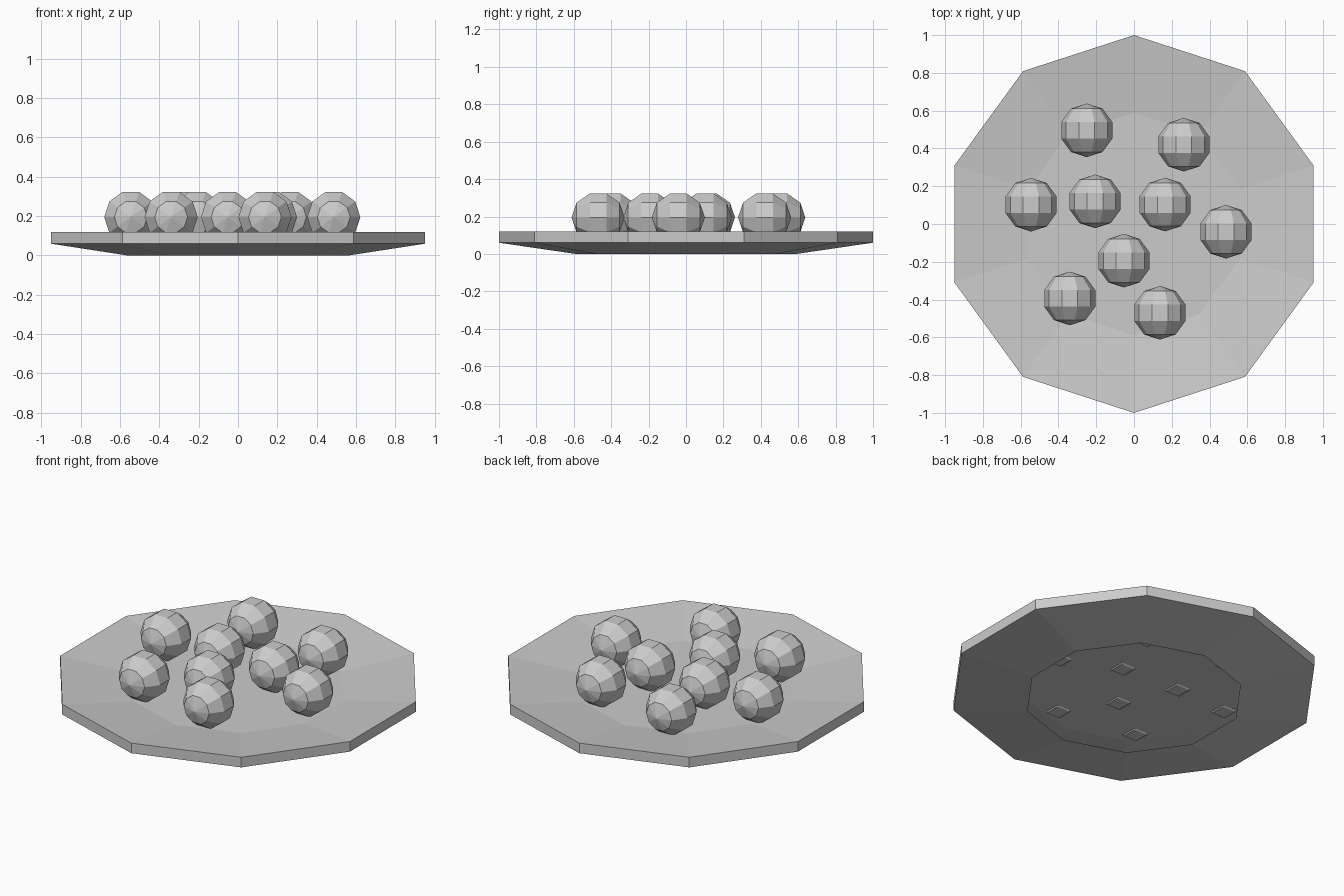
import bpy, bmesh
from math import sin, cos, pi, radians
from mathutils import Matrix

if "Cube" in bpy.data.objects:
    bpy.data.objects.remove(bpy.data.objects["Cube"])

SIDES = 10


def lathe(name, profile, start=0.0, matrix=Matrix()):
    """Revolve (radius, height) points in flat facets; radius 0 makes a pole."""
    bm = bmesh.new()
    rings = []
    for r, h in profile:
        n = 1 if r == 0 else SIDES
        rings.append([bm.verts.new((r * cos(start + 2 * pi * i / SIDES),
                                    r * sin(start + 2 * pi * i / SIDES), h))
                      for i in range(n)])
    for a, b in zip(rings, rings[1:]):
        for i in range(SIDES):
            j = (i + 1) % SIDES
            if len(a) == 1:
                bm.faces.new((a[0], b[j], b[i]))
            elif len(b) == 1:
                bm.faces.new((a[i], a[j], b[0]))
            else:
                bm.faces.new((a[i], a[j], b[j], b[i]))
    # Close a flat floor when the profile ends on an open ring
    if len(rings[-1]) > 1:
        bm.faces.new(rings[-1])
    bm.transform(matrix)
    bm.normal_update()
    mesh = bpy.data.meshes.new(name)
    bm.to_mesh(mesh)
    bm.free()
    return mesh


def place(name, mesh, location=(0, 0, 0)):
    ob = bpy.data.objects.new(name, mesh)
    ob.location = location
    bpy.context.collection.objects.link(ob)


# Plate: hollow underside, sloped outer wall, rim, shallow dished top
plate = lathe("plate", [(0.59, 0), (1.0, 0.06), (1.0, 0.12), (0.59, 0.072)],
              start=pi / 2)
place("plate", plate)

# Balls: ten-sided, five bands, poles along y
R = 0.142
arc = [(0, -R)] + [(R * cos(radians(a)), R * sin(radians(a)))
                   for a in (-54, -18, 18, 54)] + [(0, R)]
ball = lathe("ball", arc, matrix=Matrix.Rotation(pi / 2, 4, 'X'))
spots = [(-0.25, 0.496), (0.264, 0.42), (-0.545, 0.102),
         (-0.206, 0.12), (0.165, 0.103), (0.487, -0.041),
         (-0.053, -0.194), (-0.34, -0.394), (0.137, -0.47)]
for k, (x, y) in enumerate(spots, 1):
    place(f"ball_{k}", ball, (x, y, 0.195))
